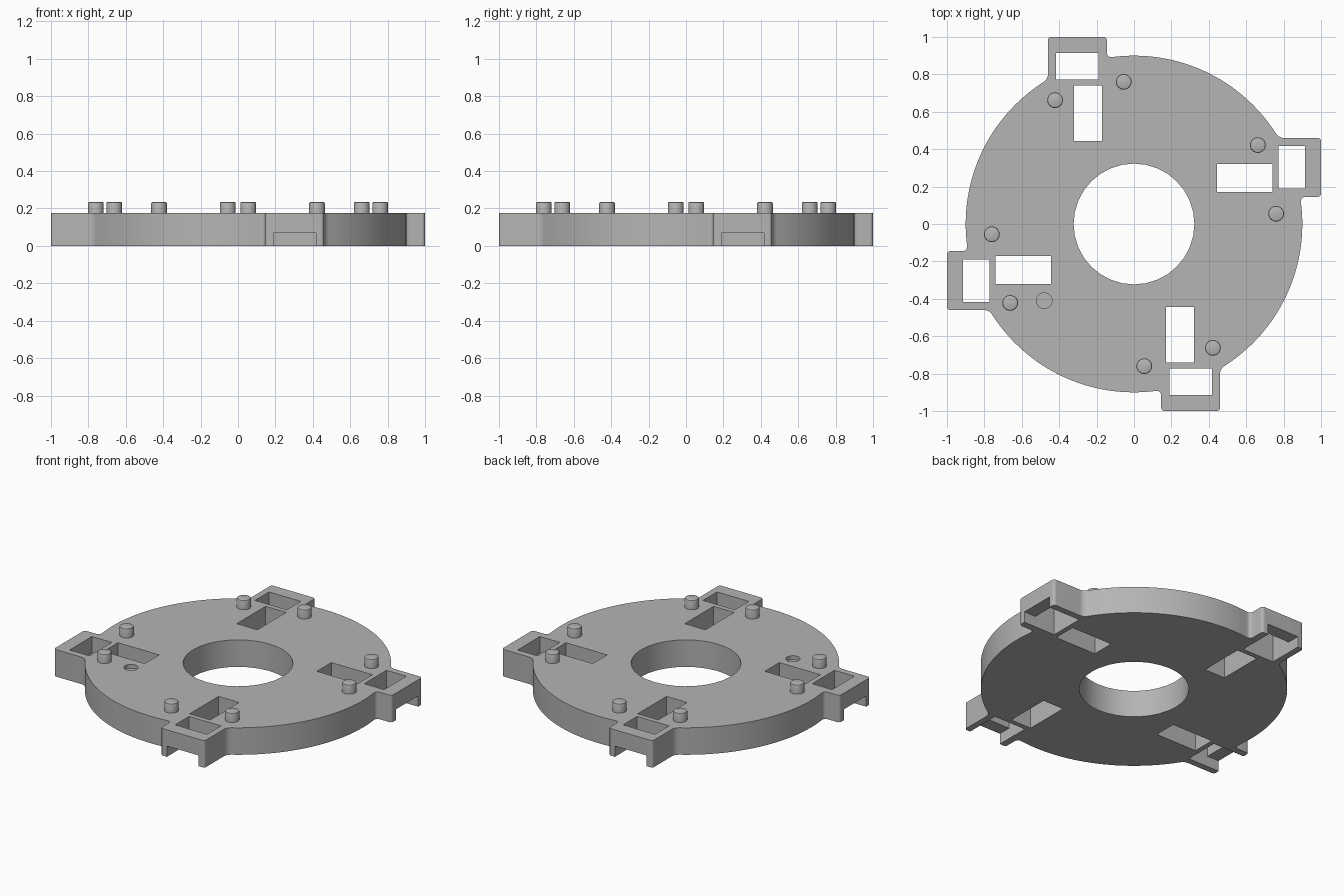
import bpy, bmesh, math
from mathutils import Vector, Matrix

cube = bpy.data.objects.get("Cube")
if cube:
    bpy.data.objects.remove(cube, do_unlink=True)

R, THICK, BORE, PEG_R = 0.9, 0.175, 0.323, 0.042
TAB_L, TAB_R = 0.145, 0.46      # side walls of the front tab

grey = bpy.data.materials.new("plain grey")
grey.use_nodes = True
colour = (0.46, 0.46, 0.46, 1)
grey.diffuse_color = colour
grey.node_tree.nodes["Principled BSDF"].inputs["Base Color"].default_value = colour


def prism(bm, pts, z0, z1):
    """Extrude a counter-clockwise outline from z0 to z1."""
    low = [bm.verts.new((p[0], p[1], z0)) for p in pts]
    high = [bm.verts.new((p[0], p[1], z1)) for p in pts]
    bm.faces.new(low[::-1])
    bm.faces.new(high)
    n = len(pts)
    for i in range(n):
        j = (i + 1) % n
        bm.faces.new((low[i], low[j], high[j], high[i]))


def circle(r, n, cx=0, cy=0):
    return [(cx + r * math.cos(2 * math.pi * i / n),
             cy + r * math.sin(2 * math.pi * i / n)) for i in range(n)]


def rect(x0, x1, y0, y1):
    return [(x0, y0), (x1, y0), (x1, y1), (x0, y1)]


def turn(pts, k):
    """Rotate points by k quarter turns."""
    for _ in range(k):
        pts = [(-p[1], p[0]) for p in pts]
    return pts


def bend(a, corner, b, n=5):
    """Soft corner running from a to b."""
    a, c, b = Vector(a), Vector(corner), Vector(b)
    return [tuple(a.lerp(c, t).lerp(c.lerp(b, t), t))
            for t in (i / n for i in range(n + 1))]


def on_rim(angle):
    return (R * math.cos(angle), R * math.sin(angle))


def make(name, bm):
    bmesh.ops.recalc_face_normals(bm, faces=bm.faces)
    mesh = bpy.data.meshes.new(name)
    bm.to_mesh(mesh)
    bm.free()
    obj = bpy.data.objects.new(name, mesh)
    bpy.context.collection.objects.link(obj)
    mesh.materials.append(grey)
    return obj


def activate(obj):
    bpy.ops.object.select_all(action='DESELECT')
    obj.select_set(True)
    bpy.context.view_layer.objects.active = obj


def cut(obj, bm):
    cutter = make("cutter", bm)
    cutter.hide_render = True
    mod = obj.modifiers.new("cut", 'BOOLEAN')
    mod.operation, mod.solver, mod.object = 'DIFFERENCE', 'EXACT', cutter
    activate(obj)
    bpy.ops.object.modifier_apply(modifier=mod.name)
    bpy.data.objects.remove(cutter, do_unlink=True)


# One quarter of the outline: the front tab and the rim up to the next tab
start = -math.acos(TAB_L / R)
end = -math.acos(TAB_R / R)
f, c = 0.03, 0.02
quarter = bend(on_rim(start - f / R), on_rim(start), (TAB_L, -R - 0.02))
quarter += bend((TAB_L, -1 + c), (TAB_L, -1), (TAB_L + c, -1))
quarter += bend((TAB_R - c, -1), (TAB_R, -1), (TAB_R, -1 + c))
quarter += bend((TAB_R, on_rim(end)[1] - f), on_rim(end), on_rim(end + f / R))
a0, a1, steps = end + f / R, start - f / R + math.pi / 2, 32
quarter += [on_rim(a0 + (a1 - a0) * i / steps) for i in range(1, steps)]

bm = bmesh.new()
prism(bm, [p for k in range(4) for p in turn(quarter, k)], 0, THICK)
plate = make("base_plate", bm)

# Centre bore, tab windows, slots and one shallow dimple
bm = bmesh.new()
prism(bm, circle(BORE, 32), -0.1, 0.4)
for k in range(4):
    prism(bm, turn(rect(0.19, 0.418, -0.915, -0.772), k), -0.1, 0.4)
    prism(bm, turn(rect(0.172, 0.32, -0.74, -0.445), k), -0.1, 0.4)
prism(bm, circle(PEG_R, 24, -0.48, -0.41), THICK - 0.025, 0.4)
cut(plate, bm)

# Notches under the outer wall of each tab
bm = bmesh.new()
for k in range(4):
    prism(bm, turn(rect(0.19, 0.418, -1.1, -0.9), k), -0.1, 0.07)
cut(plate, bm)
activate(plate)
bpy.ops.object.shade_smooth_by_angle(angle=math.radians(30))

# Locating pegs with softened tops, two beside each tab
for k in range(4):
    for side, pos in (("inner", (0.055, -0.76)), ("outer", (0.422, -0.662))):
        x, y = turn([pos], k)[0]
        bm = bmesh.new()
        prism(bm, circle(PEG_R, 24), THICK - 0.01, 0.235)
        rim = [e for e in bm.edges if all(v.co.z > 0.2 for v in e.verts)]
        bmesh.ops.bevel(bm, geom=rim, offset=0.008, segments=2,
                        profile=0.5, affect='EDGES')
        bm.transform(Matrix.Translation((x, y, 0)))
        peg = make(f"{side}_peg_{k + 1}", bm)
        activate(peg)
        bpy.ops.object.shade_smooth_by_angle(angle=math.radians(40))
